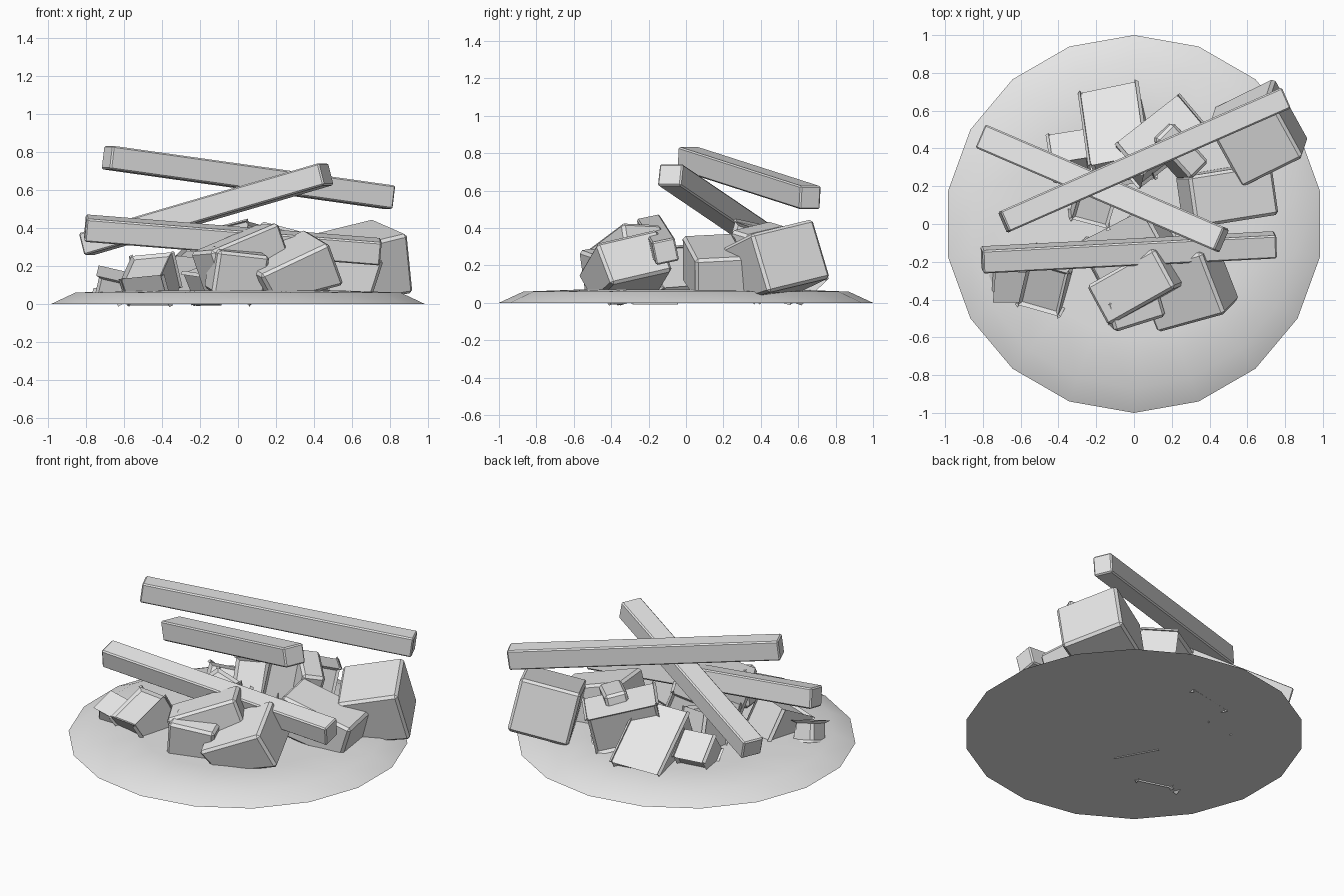
import bpy, bmesh, math
from mathutils import Vector, Matrix

if "Cube" in bpy.data.objects:
    bpy.data.objects.remove(bpy.data.objects["Cube"])

grey = bpy.data.materials.new("stone grey")
grey.diffuse_color = (0.8, 0.8, 0.8, 1)
grey.use_nodes = True
grey.node_tree.nodes["Principled BSDF"].inputs["Base Color"].default_value = grey.diffuse_color


def finish(name, bm):
    bmesh.ops.recalc_face_normals(bm, faces=bm.faces[:])
    mesh = bpy.data.meshes.new(name)
    bm.to_mesh(mesh)
    bm.free()
    mesh.materials.append(grey)
    obj = bpy.data.objects.new(name, mesh)
    bpy.context.collection.objects.link(obj)
    return obj


def box(name, corner, e1, e2, e3, bevel):
    """Box spanned by three edges from a corner, with chamfered edges."""
    bm = bmesh.new()
    bmesh.ops.create_cube(bm, size=1)
    for v in bm.verts:
        u = v.co + Vector((0.5, 0.5, 0.5))
        v.co = corner + e1 * u.x + e2 * u.y + e3 * u.z
        v.co.z = max(v.co.z, 0.005)
    bmesh.ops.bevel(bm, geom=bm.edges[:], offset=bevel, segments=1,
                    affect='EDGES', profile=0.5)
    return finish(name, bm)


def rock(name, b, a, d, depth):
    """Rock with top-face corner b, neighbouring corners a and d."""
    b = Vector(b)
    e1, e2 = Vector(a) - b, Vector(d) - b
    e1 -= e2 * (e1.dot(e2) / e2.dot(e2))
    n = e1.cross(e2).normalized()
    if n.z > 0:
        n = -n
    box(name, b, e1, e2, n * depth, 0.016)


def beam(name, p, q, wide, tall, roll=0):
    """Square timber along the line p to q."""
    p, q = Vector(p), Vector(q)
    axis = q - p
    side = Vector((0, 0, 1)).cross(axis).normalized()
    side = Matrix.Rotation(math.radians(roll), 3, axis.normalized()) @ side
    up = axis.cross(side).normalized()
    box(name, p - side * wide / 2 - up * tall / 2,
        axis, side * wide, up * tall, 0.008)


# Low mound: 18-sided, sloped rim, nearly flat top
bm = bmesh.new()
rings = []
for r, z in ((1.0, 0.0), (0.87, 0.06), (0.6, 0.07)):
    rings.append([bm.verts.new((r * math.sin(math.tau * i / 18),
                                r * math.cos(math.tau * i / 18), z))
                  for i in range(18)])
for lo, hi in zip(rings, rings[1:]):
    for i in range(18):
        j = (i + 1) % 18
        bm.faces.new((lo[i], lo[j], hi[j], hi[i]))
bm.faces.new(rings[0])
bm.faces.new(rings[-1])
mound = finish("mound", bm)
bpy.context.view_layer.objects.active = mound
mound.select_set(True)
bpy.ops.object.shade_smooth_by_angle(angle=math.radians(30))

# Fallen beams
beam("upper_beam", (-0.69, 0.01, 0.772), (0.80, 0.665, 0.562), 0.12, 0.125)
beam("leaning_beam", (-0.80, 0.46, 0.315), (0.465, -0.085, 0.685), 0.135, 0.12)
beam("front_beam", (-0.805, -0.19, 0.40), (0.75, -0.11, 0.275), 0.125, 0.125, 12)

# Rubble blocks
rock("large_right_block", (0.895, 0.35, 0.37), (0.71, 0.68, 0.45),
     (0.57, 0.19, 0.29), 0.33)
rock("front_right_block", (0.48, -0.48, 0.32), (0.36, -0.15, 0.40),
     (0.12, -0.58, 0.15), 0.25)
rock("front_centre_block", (0.215, -0.34, 0.43), (0.10, -0.13, 0.42),
     (-0.14, -0.54, 0.28), 0.25)
rock("front_low_block", (0.17, -0.49, 0.25), (0.12, -0.33, 0.28),
     (-0.10, -0.575, 0.28), 0.23)
rock("front_left_block", (-0.40, -0.48, 0.14), (-0.33, -0.26, 0.26),
     (-0.61, -0.42, 0.12), 0.18)
rock("small_left_block", (-0.73, -0.40, 0.15), (-0.70, -0.27, 0.19),
     (-0.60, -0.40, 0.12), 0.13)
rock("back_slab", (0.01, 0.74, 0.13), (0.05, 0.38, 0.36),
     (-0.28, 0.68, 0.10), 0.25)
rock("back_right_block", (0.24, 0.67, 0.31), (0.37, 0.53, 0.34),
     (-0.08, 0.42, 0.40), 0.26)
rock("inner_right_block", (0.21, 0.54, 0.41), (0.11, 0.45, 0.44),
     (0.40, 0.33, 0.36), 0.25)
rock("wide_right_slab", (0.77, 0.05, 0.23), (0.71, 0.32, 0.25),
     (0.33, -0.02, 0.36), 0.26)
rock("centre_block", (0.05, 0.06, 0.30), (0.16, -0.16, 0.28),
     (-0.28, -0.11, 0.16), 0.22)
rock("small_centre_block", (-0.14, -0.02, 0.22), (-0.13, 0.16, 0.27),
     (-0.33, 0.03, 0.24), 0.2)
rock("small_back_block", (-0.26, 0.49, 0.14), (-0.27, 0.36, 0.24),
     (-0.45, 0.46, 0.14), 0.16)
